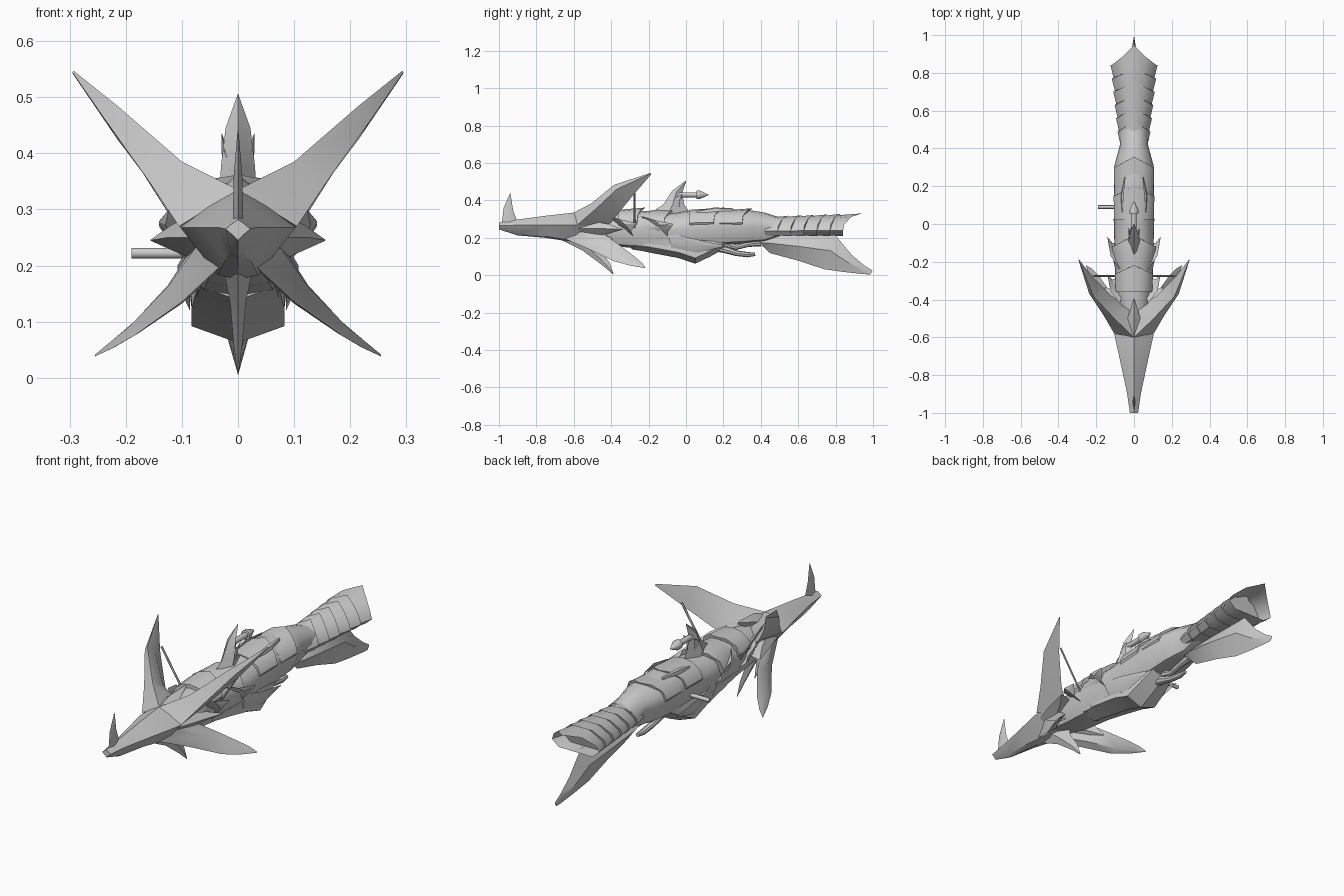
import bpy, bmesh, math
from mathutils import Vector

grey = bpy.data.materials.new("plain_grey")
grey.diffuse_color = (0.6, 0.6, 0.6, 1)


def finish(name, bm, mirror=False, angle=30):
    """Turn a bmesh into an object, optionally mirrored across x = 0."""
    if mirror:
        geo = bmesh.ops.duplicate(bm, geom=bm.verts[:] + bm.edges[:] + bm.faces[:])["geom"]
        for v in (g for g in geo if isinstance(g, bmesh.types.BMVert)):
            v.co.x *= -1
    bmesh.ops.remove_doubles(bm, verts=bm.verts[:], dist=0.0005)
    bmesh.ops.recalc_face_normals(bm, faces=bm.faces[:])
    mesh = bpy.data.meshes.new(name)
    bm.to_mesh(mesh)
    bm.free()
    mesh.materials.append(grey)
    ob = bpy.data.objects.new(name, mesh)
    bpy.context.collection.objects.link(ob)
    bpy.ops.object.select_all(action='DESELECT')
    ob.select_set(True)
    bpy.context.view_layer.objects.active = ob
    bpy.ops.object.shade_smooth_by_angle(angle=math.radians(angle))
    return ob


def loft(name, rings, cap_start=True, cap_end=True, mirror=False, angle=30):
    """Skin a list of closed rings."""
    bm = bmesh.new()
    rows = [[bm.verts.new(p) for p in r] for r in rings]
    n = len(rows[0])
    for a, b in zip(rows, rows[1:]):
        for i in range(n):
            bm.faces.new((a[i], a[(i + 1) % n], b[(i + 1) % n], b[i]))
    if cap_start:
        bm.faces.new(rows[0])
    if cap_end:
        bm.faces.new(rows[-1])
    return finish(name, bm, mirror, angle)


def blade(name, lead, trail, bulge, side, mirror=False):
    """Diamond-section blade between two edges, bulging along 'side'."""
    side = Vector(side).normalized()
    rings = []
    for a, b, t in zip(lead, trail, bulge):
        a, b = Vector(a), Vector(b)
        m = a * 0.55 + b * 0.45
        rings.append([a, m + side * t, b, m - side * t])
    return loft(name, rings, mirror=mirror)


def hull_ring(half, y, point=0.0):
    """Close a right-hand half profile (x, z, bottom to top); 'point' pushes the centre back."""
    w = max(x for x, z in half)
    z0, z1 = half[0][1], half[-1][1]
    right = [(x, y + point * (1 - x / w) * (z - z0) / (z1 - z0), z) for x, z in half]
    left = [(-x, yy, z) for x, yy, z in right[-2:0:-1]]
    return right + left


def shell(w, zb, zt, mid=0.5):
    h = zt - zb
    return [(0, zb), (w * .62, zb + h * .06), (w, zb + h * mid), (w * .85, zb + h * .75),
            (w * .45, zb + h * .95), (0, zt)]


def roof(w, zb, zt):
    """Low roof section with wide eaves, used by the rear barrel."""
    h = zt - zb
    return [(0, zb), (w * .72, zb), (w, zb + h * .25), (w * .9, zb + h * .5), (w * .5, zb + h * .85), (0, zt)]


def tube(name, pts, r, sides=8):
    pts = [Vector(p) for p in pts]
    rings = []
    for i, p in enumerate(pts):
        d = (pts[min(i + 1, len(pts) - 1)] - pts[max(i - 1, 0)]).normalized()
        u = d.orthogonal().normalized() if abs(d.x) > .3 else Vector((1, 0, 0))
        v = d.cross(u).normalized()
        u = v.cross(d)
        rr = r[i] if isinstance(r, (list, tuple)) else r
        rings.append([p + (u * math.cos(k * math.tau / sides) + v * math.sin(k * math.tau / sides)) * rr
                      for k in range(sides)])
    return loft(name, rings, angle=40)


# Beaked head: wedge with a flat top, widening toward the back
head = [(-1.0, .022, .245, .265, .282), (-.9, .036, .213, .268, .298), (-.75, .068, .20, .268, .318),
        (-.59, .103, .175, .268, .336), (-.47, .085, .19, .27, .335)]
loft("head", [hull_ring([(0, zb), (w * .35, zb + .008), (w, zm), (w * .5, zm * .45 + zt * .55), (0, zt)], y)
              for y, w, zb, zm, zt in head], angle=25)
# Nose horn and forehead crest
blade("nose_horn", [(0, -.985, .275), (0, -.975, .36), (0, -.94, .44)],
      [(0, -.90, .28), (0, -.925, .35), (0, -.938, .435)], [.009, .008, .001], (1, 0, 0))
blade("forehead_crest", [(0, -.62, .32), (0, -.52, .36), (0, -.40, .365)],
      [(0, -.60, .29), (0, -.48, .30), (0, -.39, .355)], [.03, .035, .002], (1, 0, 0))

# Large upper horns: upper edge, outer front edge, trailing edge and hollow back
loft("upper_horns", [
    [(.0, -.60, .335), (.105, -.58, .27), (.06, -.42, .26), (.0, -.46, .30)],
    [(.10, -.505, .385), (.16, -.485, .352), (.125, -.375, .315), (.10, -.43, .355)],
    [(.213, -.385, .483), (.237, -.37, .46), (.215, -.285, .425), (.208, -.335, .45)],
    [(.293, -.19, .547), (.295, -.188, .544), (.294, -.185, .541), (.293, -.187, .543)]], mirror=True)

# Lower horns, chin fin and the small blades beside them
blade("lower_horns",
      [(.03, -.66, .20), (.10, -.51, .135), (.185, -.385, .075), (.225, -.30, .052), (.255, -.22, .038)],
      [(.08, -.46, .235), (.125, -.36, .165), (.185, -.275, .10), (.225, -.235, .066), (.254, -.218, .042)],
      [.03, .02, .01, .006, .001], (.6, .1, .8), True)
blade("chin_fin", [(0, -.68, .195), (0, -.55, .13), (0, -.45, .055), (0, -.39, .005)],
      [(0, -.47, .21), (0, -.46, .14), (0, -.41, .07), (0, -.388, .01)],
      [.028, .014, .008, .001], (1, 0, 0))
blade("jaw_blades", [(.05, -.62, .215), (.09, -.46, .175), (.115, -.36, .135)],
      [(.06, -.48, .24), (.095, -.40, .20), (.116, -.355, .14)], [.02, .012, .001], (.9, 0, .4), True)
blade("cheek_spikes", [(.08, -.60, .25), (.125, -.46, .25), (.156, -.34, .245)],
      [(.06, -.40, .245), (.10, -.35, .245), (.155, -.335, .245)], [.045, .025, .001], (.2, 0, 1), True)

# Main body
body = [(-.56, .06, .19, .31), (-.42, .09, .16, .325), (-.28, .10, .145, .345), (-.06, .105, .14, .335),
        (.05, .105, .15, .35), (.16, .107, .16, .358), (.31, .104, .17, .35), (.36, .09, .175, .345),
        (.42, .074, .18, .335), (.50, .074, .21, .31)]
loft("body", [hull_ring(shell(w, b, t), y) for y, w, b, t in body], angle=45)

# Overlapping plates over the back of the body
for i, (y, l, w, t) in enumerate([(-.36, .13, .10, .362), (.02, .17, .108, .362), (.18, .16, .107, .358)]):
    loft(f"back_plate_{i}", [hull_ring(shell(w * .97, .21, t - .012), y),
                             hull_ring(shell(w, .205, t), y + l * .75, l * .35)], angle=45)
blade("back_rails", [(.05, .06, .345), (.055, .15, .362), (.045, .25, .358)],
      [(.065, .06, .33), (.07, .15, .34), (.05, .25, .345)], [.006, .006, .001], (1, 0, 1), True)

# Neck collar with broad side lobes ending in points
loft("neck_collar", [hull_ring(shell(.085, .17, .33), -.30), hull_ring(shell(.108, .165, .35), -.2, .04),
                     hull_ring(shell(.118, .18, .35), -.12, .06)], angle=45)
for i, (y, z, x, s) in enumerate([(-.24, .265, .14, 1), (-.42, .27, .14, .9)]):
    blade(f"collar_lobes_{i}", [(.075, y, z + .05), (x * .88, y + .07 * s, z + .03), (x, y + .17 * s, z + .01)],
          [(.075, y + .14, z - .07), (x * .82, y + .14 * s, z - .035), (x, y + .17 * s, z + .004)],
          [.02, .01, .001], (1, 0, .2), True)

# Dorsal fin
blade("dorsal_fin", [(0, -.20, .325), (0, -.12, .38), (0, -.075, .45), (0, .0, .507)],
      [(0, .03, .32), (0, -.01, .38), (0, -.02, .44), (0, .0, .50)], [.034, .03, .022, .001], (1, 0, 0))
blade("fin_barbs", [(.012, -.10, .37), (.024, -.07, .405), (.029, -.02, .435)],
      [(.015, -.03, .36), (.022, -.035, .395), (.028, -.02, .43)], [.008, .006, .001], (1, 0, 0), True)
# Pointed sight behind the fin
tube("sight", [(0, -.04, .43), (0, .055, .43), (0, .056, .43), (0, .075, .43), (0, .12, .43)],
     [.014, .014, .023, .023, .002], 10)

# Struts that brace the upper horns and the side handle
for s, side in ((1, "right"), (-1, "left")):
    tube(f"{side}_strut", [(s * .085, -.275, .24), (s * .215, -.275, .445)], .005, 6)
tube("side_handle", [(-.08, .09, .222), (-.19, .09, .222)], .0095, 10)

# Belly magazine: faceted keel with overlapping scales
keel = [(-.30, .06, .145, .20), (-.20, .075, .122, .21), (-.04, .083, .092, .21),
        (.05, .083, .062, .21), (.13, .075, .10, .21), (.21, .06, .145, .21)]
loft("magazine", [hull_ring([(0, b), (w, b + .03), (w, .18), (w * .8, t), (0, t)], y) for y, w, b, t in keel])
for i in range(5):
    y, b = -.29 + i * .058, .138 - i * .009
    w = .066 + i * .003
    loft(f"belly_scale_{i}", [hull_ring([(0, b), (w, b + .025), (w + .01, .19), (0, .2)], y),
                              hull_ring([(0, b - .01), (w + .004, b + .015), (w + .013, .19), (0, .2)], y + .065)])
blade("side_keel_plates", [(.09, -.10, .23), (.108, .02, .20), (.09, .20, .16)],
      [(.085, -.08, .15), (.086, .06, .12), (.085, .19, .15)], [.01, .008, .002], (1, 0, 0), True)

# Trigger guard and trigger
tube("trigger_guard", [(0, .15, .15), (0, .20, .14), (0, .27, .118), (0, .33, .11), (0, .37, .112)],
     [.022, .02, .015, .014, .009])
tube("trigger", [(0, .22, .165), (0, .27, .15), (0, .33, .165), (0, .40, .175)], [.02, .014, .014, .02])

# Rear barrel: overlapping roof-shaped rings with pointed trailing edges, open at the end
segs = 6
for i in range(segs):
    f, g = i / segs, (i + 1) / segs
    last = i == segs - 1
    loft(f"barrel_ring_{i}",
         [hull_ring(roof(.072 + .042 * f, .212, .309 + .014 * f), .42 + .42 * f, .04),
          hull_ring(roof(.08 + .045 * g, .21, .316 + .015 * g), .42 + .42 * g, .105 if last else .06)],
         cap_end=not last, angle=45)

# Long stock blade under the barrel, sweeping down to a pointed tail
blade("stock_blade",
      [(0, .39, .19), (0, .45, .215), (0, .62, .215), (0, .80, .212), (0, .885, .11), (0, .95, .055), (0, .998, .025)],
      [(0, .41, .155), (0, .45, .118), (0, .60, .078), (0, .74, .032), (0, .84, .018), (0, .95, .006), (0, .985, .004)],
      [.03, .04, .038, .03, .018, .008, .001], (1, 0, 0))
